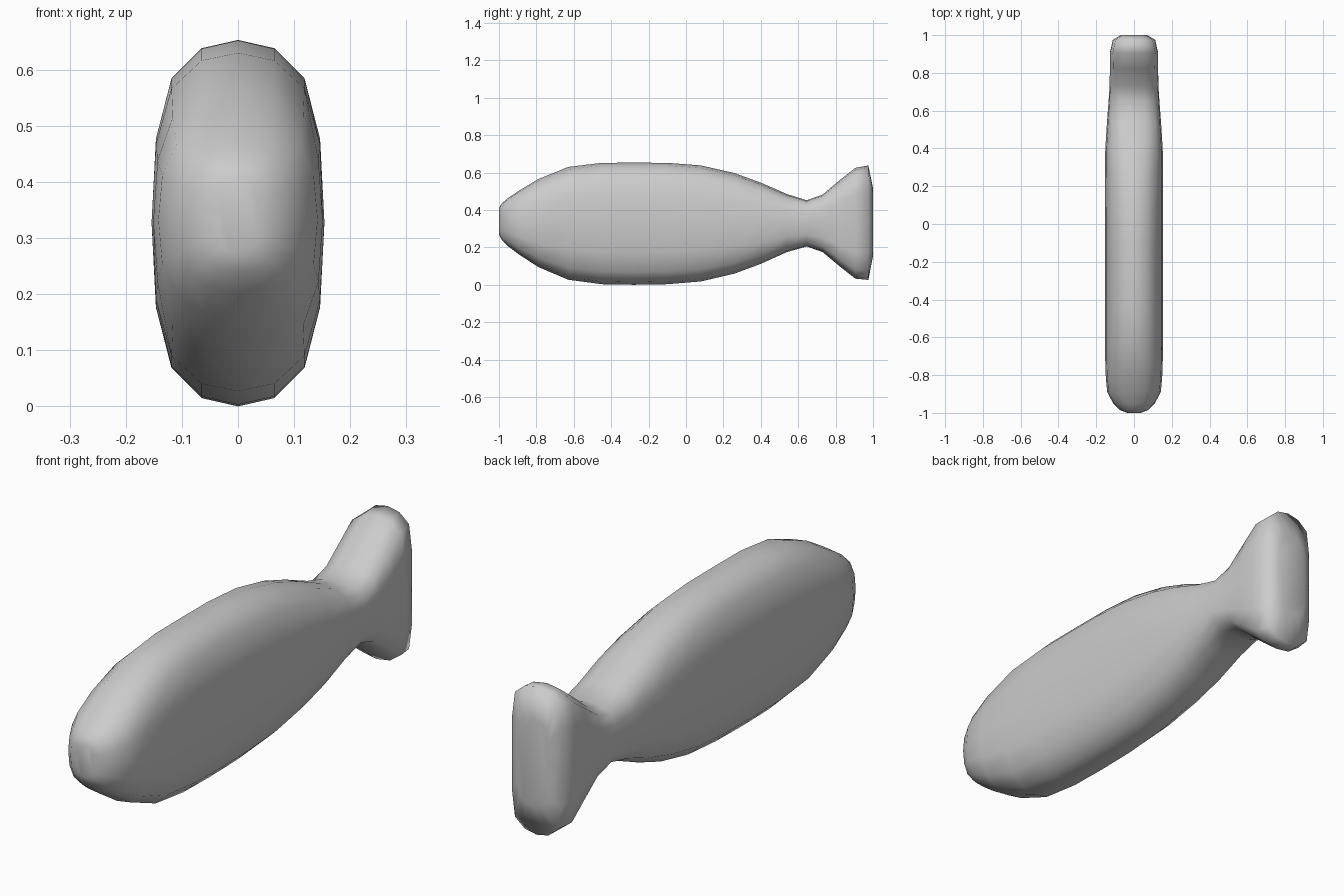
import bpy, bmesh

if "Cube" in bpy.data.objects:
    bpy.data.objects.remove(bpy.data.objects["Cube"])

# Quarter cross-sections (x, z), side to top: rounded body and boxier tail
BODY = [(1, 0), (.95, .46), (.77, .79), (.42, .955), (0, 1)]
TAIL = [(1, 0), (.99, .52), (.88, .84), (.48, .965), (0, 1)]

# Stations along the fish: y, half width, bottom z, top z, tail blend
STATIONS = [
    (-1.0, .035, .27, .41, 0), (-.985, .075, .24, .435, 0),
    (-.95, .11, .205, .465, 0), (-.89, .142, .16, .505, 0),
    (-.79, .151, .095, .565, 0), (-.63, .154, .027, .63, 0),
    (-.45, .154, .003, .652, 0), (-.28, .154, 0, .653, 0),
    (-.1, .154, .003, .652, 0), (.08, .154, .018, .638, 0),
    (.26, .154, .06, .597, 0), (.4, .152, .112, .546, .1),
    (.54, .143, .175, .485, .25), (.645, .135, .205, .452, .4),
    (.73, .129, .175, .482, .6), (.82, .128, .1, .558, .8),
    (.905, .128, .033, .625, 1), (.975, .112, .026, .638, 1),
    (1.0, .07, .155, .515, 1),
]


def ring(bm, y, w, z0, z1, t):
    q = [(b[0] + (c[0] - b[0]) * t, b[1] + (c[1] - b[1]) * t) for b, c in zip(BODY, TAIL)]
    half = q + [(-x, z) for x, z in q[-2::-1]]
    loop = half + [(x, -z) for x, z in half[-2:0:-1]]
    mid, h = (z0 + z1) / 2, (z1 - z0) / 2
    return [bm.verts.new((x * w, y, mid + z * h)) for x, z in loop]


# Fish body with tail, lofted through the stations
bm = bmesh.new()
rings = [ring(bm, *s) for s in STATIONS]
for a, b in zip(rings, rings[1:]):
    for i in range(len(a)):
        j = (i + 1) % len(a)
        bm.faces.new((a[i], a[j], b[j], b[i]))
# Flat nose and tail caps
bm.faces.new(rings[0])
bm.faces.new(rings[-1])
bmesh.ops.recalc_face_normals(bm, faces=bm.faces)
for f in bm.faces:
    f.smooth = True
mesh = bpy.data.meshes.new("fish_body")
bm.to_mesh(mesh)
bm.free()
fish = bpy.data.objects.new("fish_body", mesh)
bpy.context.collection.objects.link(fish)
